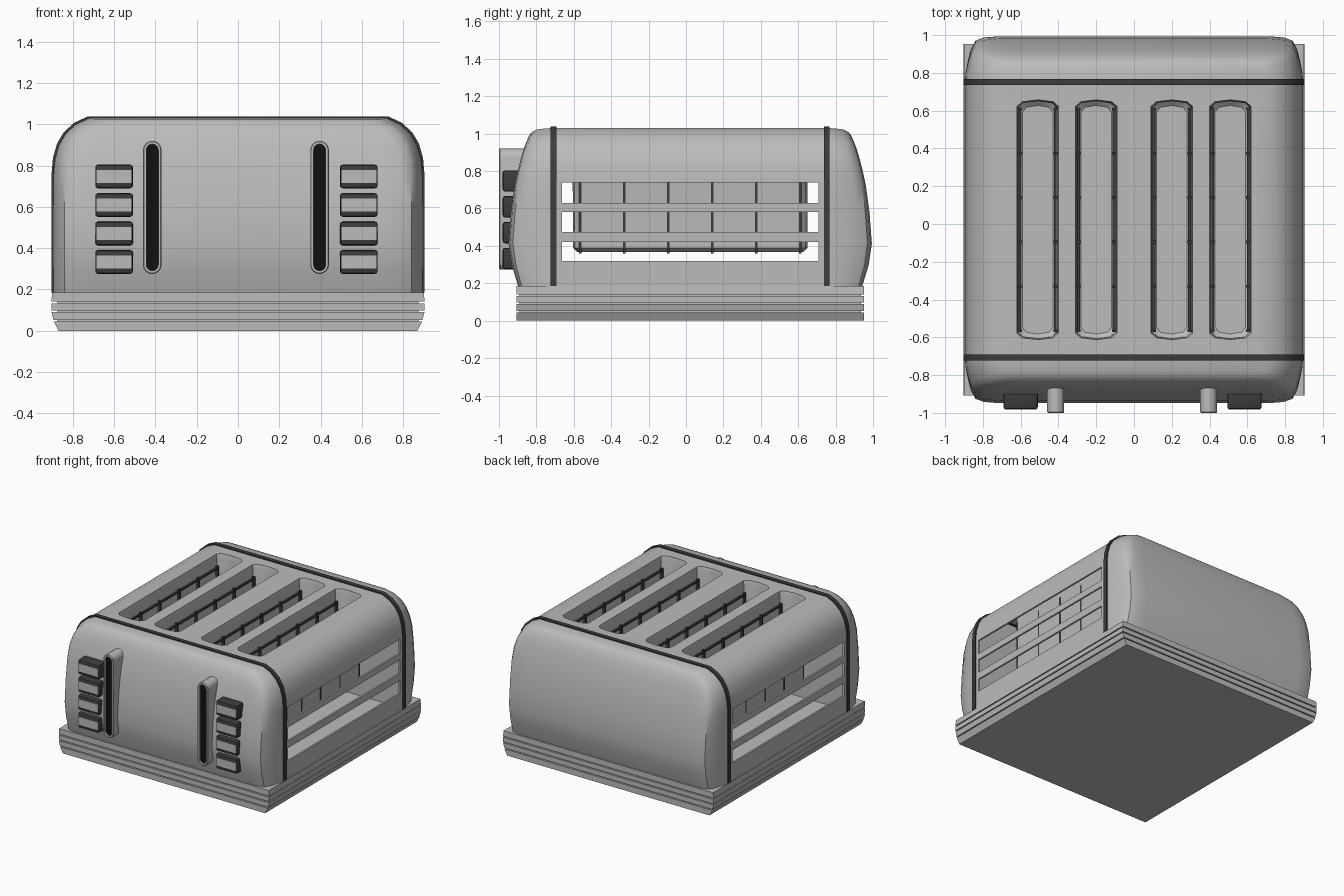
import bpy, bmesh, math
from mathutils import Vector

if "Cube" in bpy.data.objects:
    bpy.data.objects.remove(bpy.data.objects["Cube"], do_unlink=True)

CY = 0.0225          # depth centre of the body
SEAM = 0.73          # distance from the centre to each seam
Z0, Z1 = 0.185, 1.03


def material(name, v):
    m = bpy.data.materials.new(name)
    m.use_nodes = True
    m.diffuse_color = (v, v, v, 1)
    m.node_tree.nodes["Principled BSDF"].inputs["Base Color"].default_value = (v, v, v, 1)
    return m


GREY = material("light grey", 0.5)
DARK = material("dark grey", 0.045)
BLACK = material("black", 0.005)


def finish(name, bm, mat, angle=35):
    bmesh.ops.recalc_face_normals(bm, faces=bm.faces)
    me = bpy.data.meshes.new(name)
    bm.to_mesh(me)
    bm.free()
    me.materials.append(mat)
    ob = bpy.data.objects.new(name, me)
    bpy.context.collection.objects.link(ob)
    smooth(ob, angle)
    return ob


def smooth(ob, angle=35):
    bpy.ops.object.select_all(action='DESELECT')
    ob.select_set(True)
    bpy.context.view_layer.objects.active = ob
    bpy.ops.object.shade_smooth_by_angle(angle=math.radians(angle))


def loft(bm, loops, caps=(True, True)):
    """Join closed loops of points with quads and optionally cap the ends."""
    rings = [[bm.verts.new(p) for p in l] for l in loops]
    n = len(rings[0])
    for a, b in zip(rings, rings[1:]):
        for i in range(n):
            j = (i + 1) % n
            bm.faces.new((a[i], a[j], b[j], b[i]))
    if caps[0]:
        bm.faces.new(rings[0])
    if caps[1]:
        bm.faces.new(rings[-1])
    return rings


def box(bm, x0, x1, y0, y1, z0, z1):
    loft(bm, [[(x0, y0, z), (x1, y0, z), (x1, y1, z), (x0, y1, z)] for z in (z0, z1)])


# Arched cross-section, right foot to left foot
HALF = [(0.895, 0.185), (0.895, 0.3), (0.895, 0.42), (0.895, 0.6), (0.895, 0.75),
        (0.888, 0.83), (0.868, 0.90), (0.835, 0.955), (0.785, 1.0), (0.72, 1.03)]
ARCH = HALF + [(-x, z) for x, z in reversed(HALF)]


def arch(grow):
    """The arch grown or shrunk by a distance, feet kept on the base."""
    return [(x * (1 + grow / 0.895), Z0 + (z - Z0) * (1 + grow / (Z1 - Z0))) for x, z in ARCH]


def band(bm, outer, inner, y0, y1):
    prof = arch(outer) + arch(inner)[::-1]
    loft(bm, [[(x, y, z) for x, z in prof] for y in (y0, y1)])


# Stepped base with grooves and a tapered foot
bm = bmesh.new()
for z0, z1, b, t in ((0, 0.045, 0.868, 0.892), (0.053, 0.09, 0.893, 0.903),
                     (0.098, 0.133, 0.903, 0.903), (0.141, 0.185, 0.903, 0.9)):
    loft(bm, [[(s * w, CY + q * 0.93, z) for s, q in ((-1, -1), (1, -1), (1, 1), (-1, 1))]
              for z, w in ((z0, b), (z1, t))])
box(bm, -0.875, 0.875, CY - 0.912, CY + 0.912, 0.03, 0.18)
finish("base", bm, GREY, 20)

# Rounded end caps whose outer face bulges with height
BULGE = [(0.185, 0.92), (0.3, 0.955), (0.42, 0.9725), (0.6, 0.957), (0.75, 0.935),
         (0.87, 0.905), (0.95, 0.88), (1.0, 0.855), (1.03, 0.825)]


def bulge(z):
    for (a, ya), (b, yb) in zip(BULGE, BULGE[1:]):
        if z <= b:
            return ya + (yb - ya) * (z - a) / (b - a)
    return BULGE[-1][1]


for name, s in (("front_end_cap", -1), ("back_end_cap", 1)):
    bm = bmesh.new()
    loops = []
    for inset, t in ((0, 0), (0.003, 0.2), (0.015, 0.45), (0.03, 0.7),
                     (0.055, 0.9), (0.1, 0.97), (0.18, 1)):
        loop = []
        for x, z in ARCH:
            zz = Z0 + (z - Z0) * (1 - inset * 0.2)
            loop.append((x * (1 - inset / 0.895), CY + s * (SEAM + t * (bulge(zz) - SEAM)), zz))
        loops.append(loop)
    last = loft(bm, loops, (True, False))[-1]
    n = len(last)
    for i in range(n // 2 - 1):
        bm.faces.new((last[i], last[i + 1], last[n - 2 - i], last[n - 1 - i]))
    finish(name, bm, GREY, 40)

# Dark seams between the shell and the caps
for name, s in (("front_seam", -1), ("back_seam", 1)):
    bm = bmesh.new()
    y = CY + s * SEAM
    band(bm, 0.008, -0.02, y - 0.016, y + 0.016)
    finish(name, bm, DARK)


def slot_loop(cx, z, shrink=0.0):
    w, l = 0.11 - shrink, 0.635 - shrink
    half = [(w, l - 0.035), (w * 0.75, l - 0.01), (0, l), (-w * 0.75, l - 0.01), (-w, l - 0.035)]
    pts = half + [(-x, -y) for x, y in half]
    return [(cx + x, CY + y, z) for x, y in pts]


SLOTS = (-0.51, -0.2, 0.2, 0.51)

# Shell with cut side windows and bread slots
bm = bmesh.new()
band(bm, 0, -0.014, CY - SEAM, CY + SEAM)
shell = finish("shell", bm, GREY)
bm = bmesh.new()
for z0, z1 in ((0.32, 0.42), (0.475, 0.58), (0.63, 0.74)):
    box(bm, -1.2, 1.2, CY - 0.685, CY + 0.685, z0, z1)
for cx in SLOTS:
    loft(bm, [slot_loop(cx, 0.95), slot_loop(cx, 1.2)])
cutter = finish("shell_cutter", bm, GREY)
cutter.hide_render = True
mod = shell.modifiers.new("openings", 'BOOLEAN')
mod.operation = 'DIFFERENCE'
mod.solver = 'EXACT'
mod.object = cutter
bpy.ops.object.select_all(action='DESELECT')
shell.select_set(True)
bpy.context.view_layer.objects.active = shell
bpy.ops.object.modifier_apply(modifier=mod.name)
bpy.data.objects.remove(cutter, do_unlink=True)
smooth(shell, 30)

# Bread wells with dark wire guards along both long sides
for k, cx in enumerate(SLOTS, 1):
    bm = bmesh.new()
    loft(bm, [slot_loop(cx, 1.028), slot_loop(cx, 1.0, 0.006), slot_loop(cx, 0.39, 0.008),
              slot_loop(cx, 0.368, 0.03)], (False, True))
    for f in bm.faces:
        f.smooth = True
    finish(f"bread_well_{k}", bm, GREY)

    bm = bmesh.new()
    r = 0.007
    for s in (-1, 1):
        x = cx + s * 0.094
        for z in (0.93, 0.6):
            box(bm, x - r, x + r, CY - 0.59, CY + 0.59, z - r, z + r)
        for i in range(6):
            y = CY - 0.588 + 0.2352 * i
            box(bm, x - r - 0.003, x + r + 0.003, y - r, y + r, 0.36, 0.945)
    finish(f"wire_guard_{k}", bm, DARK)


def pill(cx, r, z0, z1, y):
    pts = []
    for i in range(9):
        a = math.pi * i / 8
        pts.append((cx + r * math.cos(a), y, z1 - r + r * math.sin(a)))
    for i in range(9):
        a = math.pi + math.pi * i / 8
        pts.append((cx + r * math.cos(a), y, z0 + r + r * math.sin(a)))
    return pts


# Lever tracks and button columns on the front
for side, s in (("right", -1), ("left", 1)):
    cx = s * 0.395 if s > 0 else -0.415
    bm = bmesh.new()
    loft(bm, [pill(cx, 0.045, 0.275, 0.92, -0.86), pill(cx, 0.045, 0.275, 0.92, -0.995),
              pill(cx, 0.041, 0.279, 0.916, -1.0), pill(cx, 0.029, 0.291, 0.904, -1.0),
              pill(cx, 0.029, 0.291, 0.904, -0.97)], (True, False))
    finish(f"{side}_lever_track", bm, GREY)
    bm = bmesh.new()
    loft(bm, [pill(cx, 0.0295, 0.2905, 0.9045, y) for y in (-0.985, -0.978)])
    finish(f"{side}_lever_slot", bm, BLACK)

    bx = 0.585 if s > 0 else -0.6
    for i in range(4):
        z = 0.333 + 0.138 * i
        bm = bmesh.new()
        box(bm, bx - 0.091, bx + 0.091, -0.98, -0.85, z - 0.057, z + 0.057)
        bmesh.ops.bevel(bm, geom=bm.edges[:], offset=0.012, segments=2, affect='EDGES', profile=0.5)
        finish(f"{side}_button_{i + 1}", bm, DARK)
        bm = bmesh.new()
        box(bm, bx - 0.085, bx + 0.085, -0.983, -0.977, z - 0.031, z + 0.031)
        finish(f"{side}_button_face_{i + 1}", bm, GREY)
